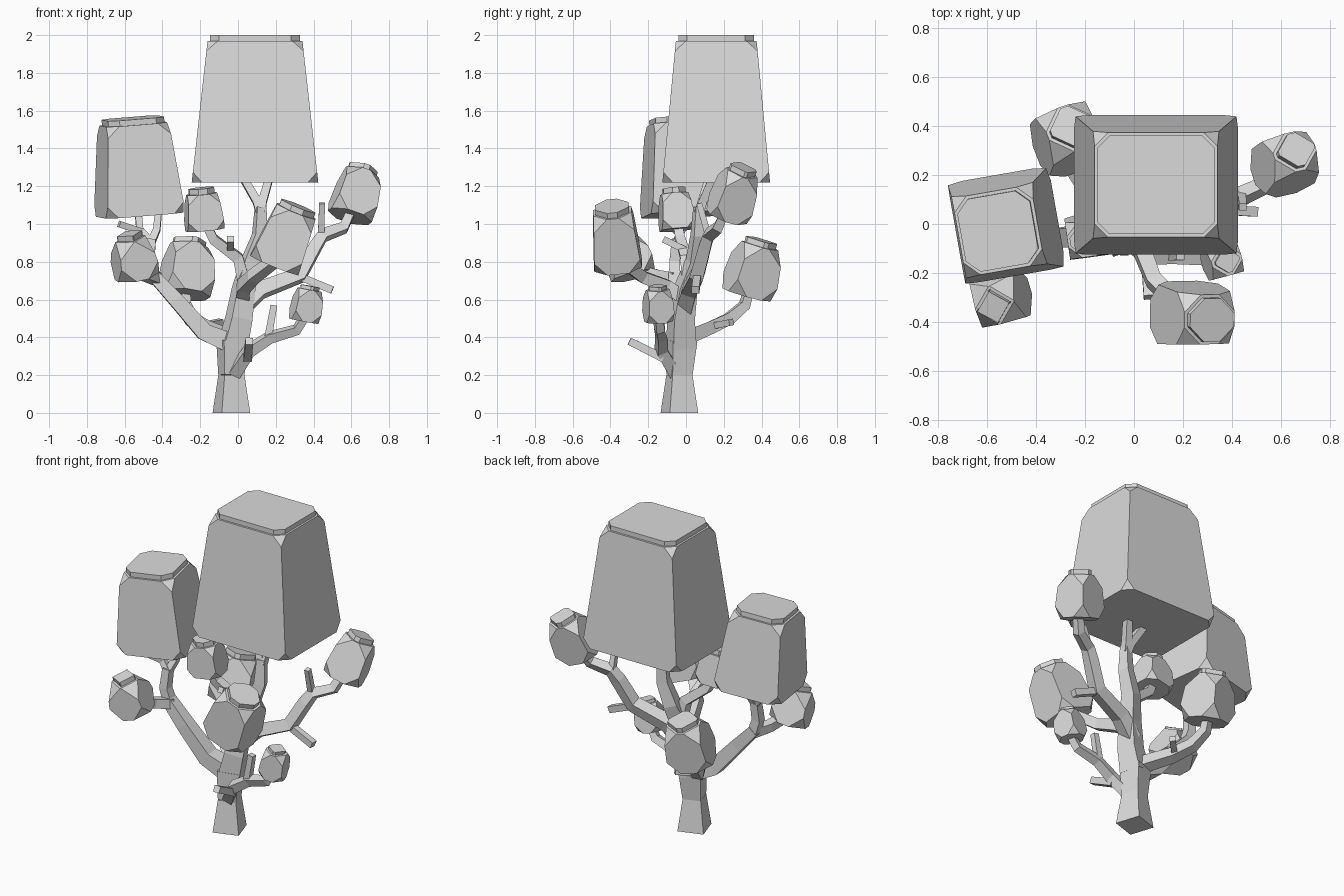
import bpy, bmesh
from math import radians
from mathutils import Vector, Matrix

cube = bpy.data.objects.get("Cube")
if cube:
    bpy.data.objects.remove(cube, do_unlink=True)

grey = bpy.data.materials.new("plain grey")
grey.use_nodes = True
COLOUR = (0.7, 0.7, 0.7, 1)
grey.diffuse_color = COLOUR
grey.node_tree.nodes["Principled BSDF"].inputs["Base Color"].default_value = COLOUR


def finish(bm, name):
    bmesh.ops.recalc_face_normals(bm, faces=bm.faces)
    mesh = bpy.data.meshes.new(name)
    bm.to_mesh(mesh)
    bm.free()
    mesh.materials.append(grey)
    obj = bpy.data.objects.new(name, mesh)
    bpy.context.collection.objects.link(obj)
    return obj


def limb(name, points, start, end, spin=0):
    """Square section swept along a path, tapering from start to end width."""
    bm = bmesh.new()
    pts = [Vector(p) for p in points]
    first = (pts[1] - pts[0]).normalized()
    side = Vector((1, 0, 0)) if abs(first.x) < 0.8 else Vector((0, 1, 0))
    side = Matrix.Rotation(radians(spin), 3, 'Z') @ side
    rings = []
    for i, p in enumerate(pts):
        d = (pts[min(i + 1, len(pts) - 1)] - pts[max(i - 1, 0)]).normalized()
        side = (side - d * side.dot(d)).normalized()
        other = d.cross(side)
        r = (start + (end - start) * i / (len(pts) - 1)) / 2
        rings.append([bm.verts.new(p + r * (a * side + b * other))
                      for a, b in ((-1, -1), (1, -1), (1, 1), (-1, 1))])
    for low, high in zip(rings, rings[1:]):
        for k in range(4):
            n = (k + 1) % 4
            bm.faces.new((low[k], low[n], high[n], high[k]))
    bm.faces.new(rings[0][::-1])
    bm.faces.new(rings[-1])
    return finish(bm, name)


def foliage(name, base, tip, width, depth, taper, chamfer, spin=0, cap=0.03):
    """Tapered box with clipped corners and a thin inset slab on top."""
    base, tip = Vector(base), Vector(tip)
    axis = tip - base
    height = axis.length - cap
    bm = bmesh.new()
    bmesh.ops.create_cube(bm, size=1)
    for v in bm.verts:
        s = taper if v.co.z > 0 else 1
        v.co = Vector((v.co.x * width * s, v.co.y * depth * s,
                       (v.co.z + 0.5) * height))
    bmesh.ops.bevel(bm, geom=list(bm.verts), offset=chamfer, segments=1,
                    affect='VERTICES')
    bm.normal_update()
    top = max(bm.faces, key=lambda f: f.normal.z)
    bmesh.ops.inset_individual(bm, faces=[top], thickness=0.014)
    lid = bmesh.ops.extrude_discrete_faces(bm, faces=[top])["faces"][0]
    bmesh.ops.translate(bm, verts=lid.verts, vec=(0, 0, cap))
    turn = Vector((0, 0, 1)).rotation_difference(axis).to_matrix().to_4x4()
    bm.transform(Matrix.Translation(base) @ turn
                 @ Matrix.Rotation(radians(spin), 4, 'Z'))
    return finish(bm, name)


# Trunk and main stem
limb("trunk", [(-.035, -.035, 0), (-.035, -.035, .2)], .158, .11, 18)
limb("trunk_flare", [(-.035, -.035, .2), (-.03, -.025, .38)], .11, .135, 18)
limb("main_stem", [(-.03, -.025, .35), (.005, -.025, .5), (.03, 0, .66),
                   (.065, .05, .8), (.115, .065, .94), (.12, .07, 1.09)], .13, .05, 18)
limb("stem_fork_right", [(.12, .07, 1.06), (.1, .085, 1.12), (.03, .12, 1.24)], .05, .04)
limb("stem_fork_left", [(.12, .07, 1.06), (.13, .09, 1.12), (.165, .14, 1.24)], .05, .04)

# Right side limb and its fork
limb("right_limb", [(-.04, -.03, .37), (-.18, -.045, .43), (-.33, -.06, .6),
                    (-.45, -.06, .73)], .105, .065)
limb("right_limb_upper", [(-.44, -.06, .71), (-.47, -.06, .8), (-.46, -.05, .92)], .06, .05)
limb("right_fork_outer", [(-.46, -.05, .9), (-.52, -.03, .97), (-.53, -.01, 1.08)], .04, .035)
limb("right_fork_inner", [(-.46, -.05, .9), (-.43, -.02, .97), (-.42, 0, 1.08)], .04, .035)
limb("right_twig", [(-.51, -.04, .96), (-.63, -.08, 1.0)], .035, .035)
limb("front_right_limb", [(-.43, -.06, .71), (-.49, -.15, .73), (-.53, -.25, .76)], .06, .05)

# Back limb
limb("back_limb", [(-.04, -.01, .39), (-.18, .13, .45), (-.25, .23, .5),
                   (-.28, .31, .57), (-.28, .33, .64)], .075, .045)
limb("back_twig", [(-.19, .14, .46), (-.09, .24, .48)], .035, .035)

# Inner limb
limb("inner_limb", [(.03, .01, .7), (0, 0, .82), (-.13, -.03, .92), (-.17, -.045, 1.0)], .065, .045)
limb("inner_twig", [(-.04, 0, .86), (-.04, -.12, .92)], .035, .035)

# Left side limb
limb("left_limb", [(.01, -.01, .55), (.12, .02, .65), (.33, .06, .73),
                   (.41, .1, .88), (.45, .12, .94), (.56, .17, .98), (.6, .21, 1.07)], .085, .045)
limb("left_twig_low", [(.33, .06, .72), (.5, .05, .65)], .04, .04)
limb("left_twig_high", [(.44, .12, .93), (.445, .07, 1.11)], .035, .03)

# Front limb
limb("front_limb", [(.02, 0, .6), (.03, -.1, .67), (.08, -.23, .72), (.2, -.35, .81)], .075, .055)

# Low limb
limb("low_limb", [(-.02, -.06, .21), (.06, -.13, .33), (.17, -.13, .4),
                  (.31, -.14, .44), (.36, -.15, .52)], .065, .04)
limb("low_twig_up", [(.16, -.13, .4), (.19, -.13, .57)], .04, .035)
limb("low_twig_front", [(.05, -.12, .29), (.06, -.3, .38)], .045, .04)

# Foliage blocks
foliage("crown_foliage", (.09, .16, 1.22), (.09, .16, 2), .67, .57, .75, .055)
foliage("right_foliage", (-.52, -.005, 1.05), (-.557, -.03, 1.56), .42, .42, .78, .06, 10)
foliage("left_foliage", (.592, .215, 1.04), (.665, .305, 1.3), .23, .21, .8, .07, 15)
foliage("front_foliage", (.193, -.36, .785), (.32, -.393, 1.095), .275, .255, .8, .07)
foliage("front_right_foliage", (-.535, -.28, .725), (-.575, -.34, .95), .23, .23, .72, .08, 15)
foliage("back_foliage", (-.28, .32, .625), (-.255, .4, .915), .255, .245, .8, .08, 20)
foliage("inner_foliage", (-.175, -.045, .97), (-.195, -.065, 1.19), .2, .18, .8, .05, 8)
foliage("low_foliage", (.348, -.145, .485), (.383, -.15, .672), .15, .145, .85, .05, 15, .02)
